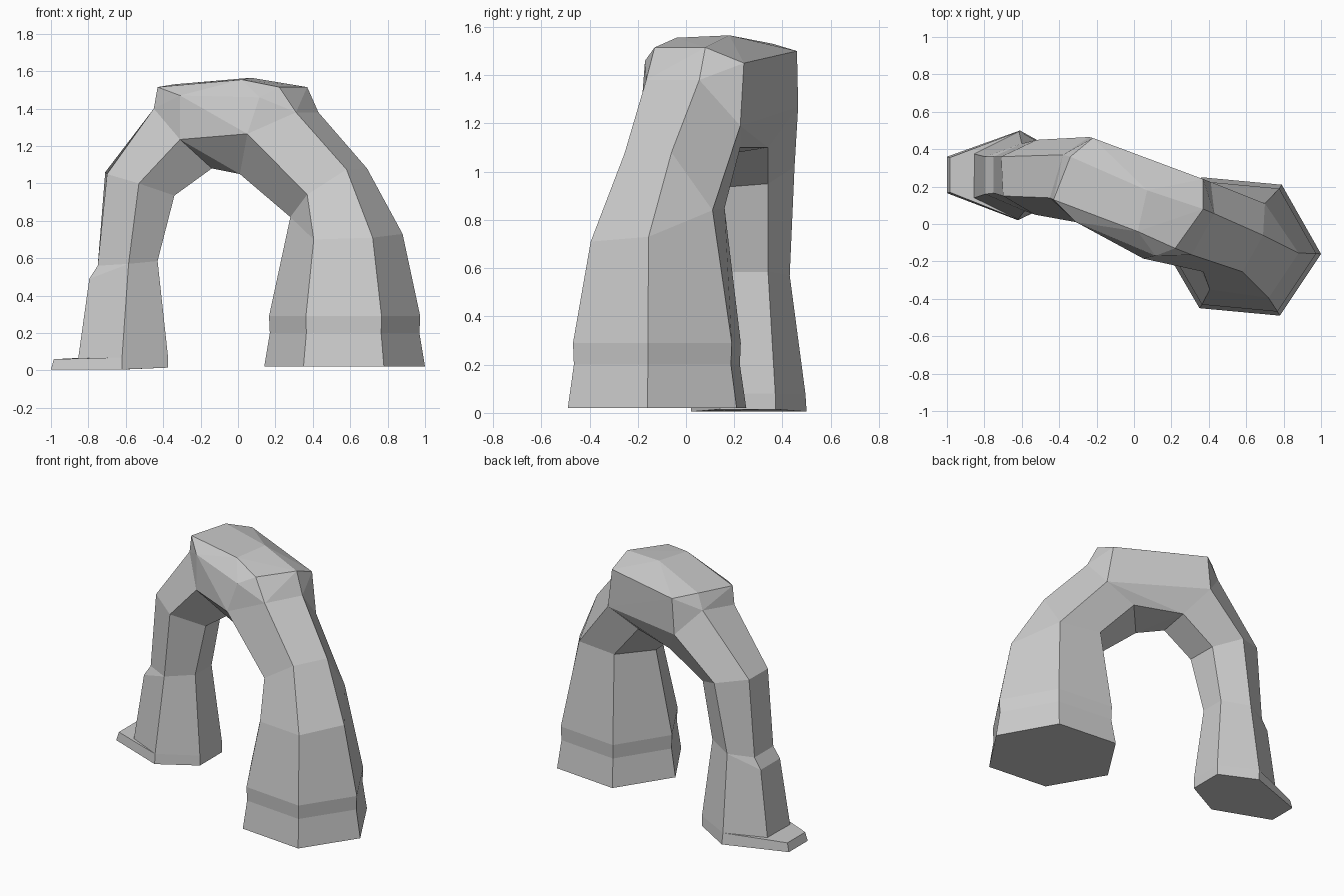
import bpy, bmesh


def finish(bm, name):
    bmesh.ops.remove_doubles(bm, verts=bm.verts[:], dist=0.002)
    bmesh.ops.recalc_face_normals(bm, faces=bm.faces[:])
    mesh = bpy.data.meshes.new(name)
    bm.to_mesh(mesh)
    bm.free()
    bpy.context.collection.objects.link(bpy.data.objects.new(name, mesh))


def loft(name, rings):
    """Skin a stack of six-sided rings and close both ends."""
    bm = bmesh.new()
    loops = [[bm.verts.new(p) for p in ring] for ring in rings]
    for a, b in zip(loops, loops[1:]):
        for i in range(6):
            j = (i + 1) % 6
            bm.faces.new((a[i], a[j], b[j], b[i]))
    bm.faces.new(loops[0][::-1])
    bm.faces.new(loops[-1])
    finish(bm, name)


def hull(name, points):
    """Faceted rock enclosing the points."""
    bm = bmesh.new()
    for p in points:
        bm.verts.new(p)
    res = bmesh.ops.convex_hull(bm, input=bm.verts[:])
    junk = {v for v in res["geom_interior"] if isinstance(v, bmesh.types.BMVert)}
    bmesh.ops.delete(bm, geom=list(junk), context='VERTS')
    finish(bm, name)


# Thick right leg: the plinth repeats one hexagon, then the leg bends inward
base = [(.35, -.45), (.78, -.49), (1, -.16), (.79, .21), (.36, .25), (.14, -.09)]
plinth = [[(.57 + (x - .57) * s, -.13 + (y + .13) * s, z) for x, y in base]
          for s, z in ((1, .02), (.93, .2), (.94, .29))]
knee = [(.405, -.35, .70), (.72, -.395, .71), (.88, -.155, .73),
        (.70, .11, .84), (.41, .16, .85), (.28, -.09, .82)]
thigh = [(.37, -.255, .94), (.58, -.255, 1.075), (.69, -.06, 1.08)] + knee[3:]
right_top = [(.05, -.185, 1.265), (.31, -.165, 1.38), (.43, .055, 1.38),
             (.41, .225, 1.19), (.19, .225, 1.1), (.01, .03, 1.05)]
loft("right_leg", plinth + [knee, thigh, right_top])

# Thin left leg with a ledge on its outer side
ankle = [(-.62, .025, .07), (-.375, .14, .08), (-.375, .37, .08),
         (-.615, .495, .08), (-.855, .375, .06), (-.855, .14, .06)]
shin = [(-.585, .07, .57), (-.43, .17, .585), (-.43, .34, .585),
        (-.60, .43, .57), (-.795, .36, .49), (-.795, .16, .49)]
ledge = shin[:4] + [(-.75, .36, .56), (-.75, .165, .56)]
elbow = [(-.53, .05, 1.0), (-.34, .15, .935), (-.36, .34, .95),
         (-.52, .45, 1.02), (-.71, .36, 1.06), (-.70, .15, 1.05)]
left_top = [(-.31, .01, 1.235), (-.14, .13, 1.08), (-.12, .34, 1.1),
            (-.24, .465, 1.27), (-.38, .37, 1.43), (-.45, .14, 1.4)]
loft("left_leg", [ankle, shin, ledge, elbow, left_top])

# Flat slab under the left leg
slab = [(-.62, .02), (-.375, .14), (-.375, .37), (-.61, .5), (-1, .36), (-1, .165)]
slab_top = [(-.62, .025, .07), (-.375, .14, .08), (-.375, .37, .08),
            (-.615, .495, .08), (-.985, .355, .06), (-.985, .17, .06)]
loft("foot_slab", [[(x, y, .005 if x < -.5 else .015) for x, y in slab], slab_top])

# Bridge joining both leg tops under a slightly peaked crown
crown = [(.115, -.17, 1.46), (.22, -.13, 1.515), (.37, .08, 1.515),
         (.37, .24, 1.45), (-.22, .46, 1.5), (-.34, .36, 1.53),
         (-.43, .13, 1.515), (-.31, .01, 1.47), (.02, -.04, 1.555), (.07, .18, 1.565)]
hull("bridge", right_top + left_top + crown)
